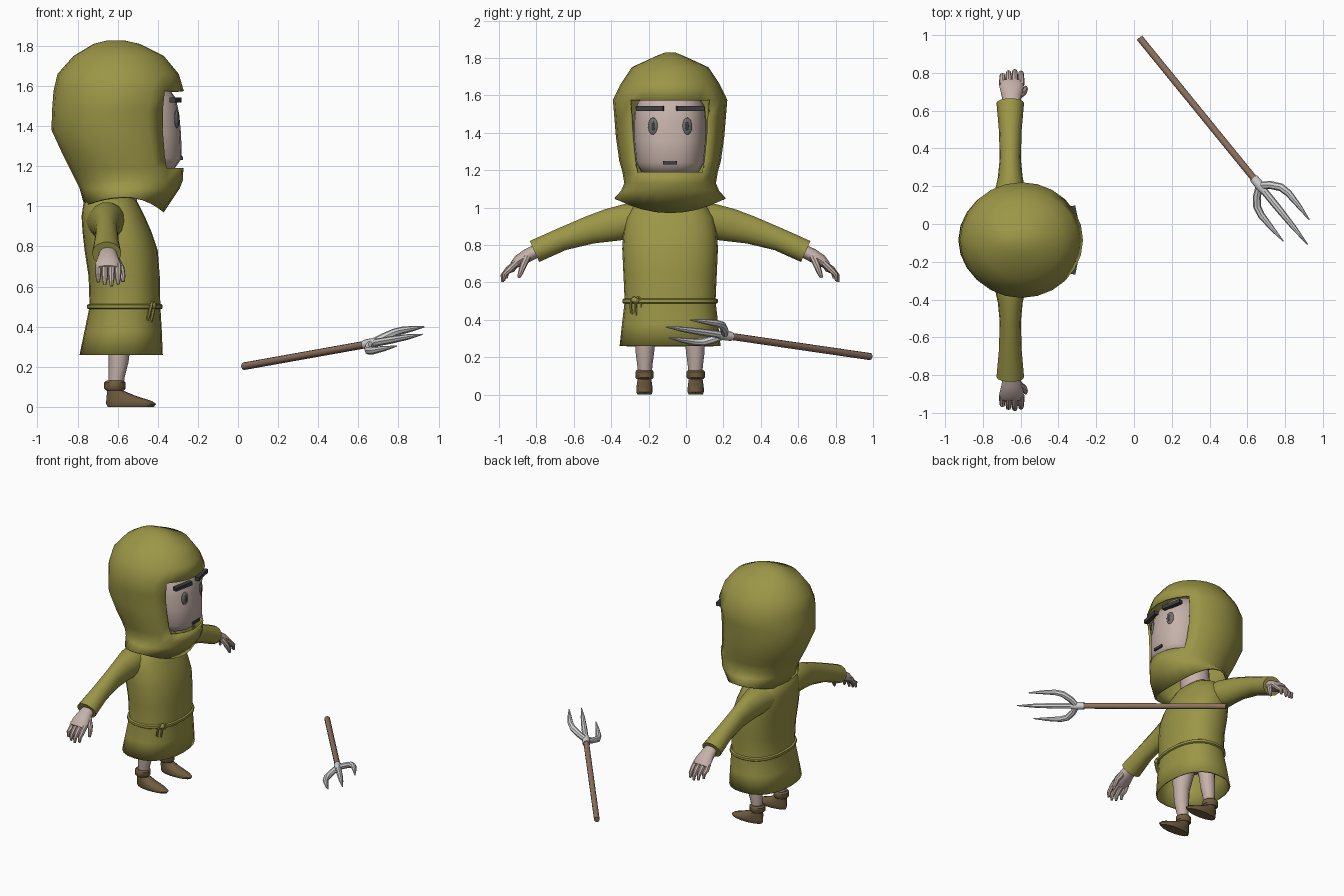
import bpy, bmesh, math
from mathutils import Vector

if "Cube" in bpy.data.objects:
    bpy.data.objects.remove(bpy.data.objects["Cube"])

YC = -0.085  # symmetry plane of the figure


def material(name, col):
    m = bpy.data.materials.new(name)
    m.diffuse_color = (*col, 1)
    m.use_nodes = True
    m.node_tree.nodes["Principled BSDF"].inputs["Base Color"].default_value = m.diffuse_color
    return m


OLIVE = material("olive_cloth", (0.33, 0.305, 0.062))
SKIN = material("pale_skin", (0.56, 0.44, 0.40))
LEATHER = material("brown_leather", (0.16, 0.108, 0.05))
WOOD = material("handle_wood", (0.27, 0.17, 0.115))
METAL = material("light_metal", (0.65, 0.65, 0.65))
DARK = material("dark_hair", (0.05, 0.05, 0.055))
GREY = material("eye_grey", (0.16, 0.16, 0.15))


def finish(name, bm, mat, angle=40, thick=0):
    me = bpy.data.meshes.new(name)
    bm.to_mesh(me)
    bm.free()
    ob = bpy.data.objects.new(name, me)
    bpy.context.collection.objects.link(ob)
    me.materials.append(mat)
    bpy.ops.object.select_all(action='DESELECT')
    ob.select_set(True)
    bpy.context.view_layer.objects.active = ob
    if thick:
        mod = ob.modifiers.new("thickness", 'SOLIDIFY')
        mod.thickness, mod.offset = thick, -1
    bpy.ops.object.shade_smooth_by_angle(angle=math.radians(angle))
    return ob


def skin_rings(rings, bottom=True, top=True):
    """Bridge rings of points into a mesh, optionally capped."""
    bm = bmesh.new()
    vr = [[bm.verts.new(p) for p in r] for r in rings]
    n = len(vr[0])
    for a, b in zip(vr, vr[1:]):
        for i in range(n):
            j = (i + 1) % n
            bm.faces.new((a[i], a[j], b[j], b[i]))
    if bottom:
        bm.faces.new(vr[0][::-1])
    if top:
        bm.faces.new(vr[-1])
    return bm


def level(z, xb, xf, hw, n=24, p=2.0, y=YC, drop=(0, 0)):
    """Horizontal superellipse ring; drop lowers its front and back."""
    ring = []
    for i in range(n):
        a = 2 * math.pi * i / n
        c, s = math.cos(a), math.sin(a)
        x = (xb + xf) / 2 + (xf - xb) / 2 * math.copysign(abs(c) ** (2 / p), c)
        yy = y + hw * math.copysign(abs(s) ** (2 / p), s)
        ring.append((x, yy, z - c * c * drop[0 if c > 0 else 1]))
    return ring


def tube(name, pts, mat, n=10, ref=(1, 0, 0)):
    """Tube through (x, y, z, radius along ref, other radius)."""
    P = [Vector(p[:3]) for p in pts]
    rings = []
    for k, p in enumerate(pts):
        t = (P[min(k + 1, len(P) - 1)] - P[max(k - 1, 0)]).normalized()
        u = Vector(ref)
        u = (u - t * u.dot(t)).normalized()
        v = t.cross(u)
        rings.append([P[k] + u * p[3] * math.cos(2 * math.pi * i / n)
                      + v * p[-1] * math.sin(2 * math.pi * i / n) for i in range(n)])
    bm = skin_rings(rings)
    bmesh.ops.recalc_face_normals(bm, faces=bm.faces)
    return finish(name, bm, mat)


def blob(name, loc, size, mat, turn=0, cube=False):
    bm = bmesh.new()
    if cube:
        bmesh.ops.create_cube(bm, size=2)
    else:
        bmesh.ops.create_uvsphere(bm, u_segments=16, v_segments=8, radius=1)
    for v in bm.verts:
        v.co = Vector((v.co.x * size[0], v.co.y * size[1], v.co.z * size[2]))
    ob = finish(name, bm, mat)
    ob.location = loc
    ob.rotation_euler.z = turn


# Hood: lofted shell with the face opening removed
hood_levels = [(1.09, -.79, -.29, .262), (1.13, -.81, -.275, .245), (1.19, -.84, -.272, .255),
               (1.25, -.87, -.278, .272), (1.38, -.93, -.28, .29), (1.48, -.927, -.28, .298),
               (1.575, -.92, -.27, .306), (1.66, -.90, -.295, .265), (1.75, -.82, -.37, .205),
               (1.81, -.72, -.49, .075), (1.828, -.65, -.57, .03)]
hood = skin_rings([level(1.05, -.765, -.37, .298, drop=(.08, .05))]
                  + [level(*l) for l in hood_levels], bottom=False)
opening = []
for f in hood.faces:
    c = f.calc_center_median()
    if 1.19 < c.z < 1.57 and c.x > -0.6:
        limit = 0.16 if c.z < 1.25 else 0.215
        if abs(c.y - YC) < limit:
            opening.append(f)
bmesh.ops.delete(hood, geom=opening, context='FACES')
finish("hood", hood, OLIVE, 45, 0.012)

# Head and neck
head_levels = [(1.165, -.6, -.38, .09), (1.19, -.68, -.315, .155), (1.24, -.73, -.28, .182),
               (1.36, -.78, -.284, .195), (1.46, -.78, -.293, .195), (1.54, -.77, -.31, .185),
               (1.62, -.7, -.37, .14), (1.65, -.62, -.45, .08)]
finish("head", skin_rings([level(*l, p=2.5) for l in head_levels]), SKIN, 60)
tube("neck", [(-.61, YC, .95, .1), (-.59, YC, 1.2, .1)], SKIN, 12)

# Facial features
blob("mouth", (-.281, YC, 1.24), (.006, .038, .009), DARK, cube=True)
for s in (-1, 1):
    blob("eye", (-.306, YC + s * .092, 1.435), (.010, .027, .046), GREY, s * .3)
    blob("pupil", (-.297, YC + s * .090, 1.435), (.004, .011, .024), DARK, s * .3)
    blob("eyebrow", (-.311, YC + s * .108, 1.53), (.015, .074, .013), DARK, s * .2, True)

# Tunic with open hem
tunic_levels = [(.26, -.79, -.375, .27), (.38, -.765, -.38, .257), (.5, -.74, -.387, .243),
                (.65, -.745, -.39, .25), (.78, -.765, -.4, .256), (.87, -.775, -.43, .25),
                (.95, -.78, -.465, .235), (1.02, -.77, -.5, .19), (1.06, -.72, -.54, .12)]
finish("tunic", skin_rings([level(*l, p=2.3) for l in tunic_levels], bottom=False), OLIVE, 50, .01)

# Belt and its hanging knot
belt = [(.487, -.746, -.383, .249), (.492, -.752, -.377, .255),
        (.508, -.752, -.377, .255), (.513, -.744, -.383, .247)]
finish("belt", skin_rings([level(*l, p=2.3) for l in belt]), OLIVE)
for x, y, drop in ((-.425, -.255, .11), (-.44, -.28, .09)):
    loop = []
    for i in range(11):
        a = 2 * math.pi * i / 10
        loop.append((x + .012 * math.cos(a), y + .016 * math.sin(a),
                     .52 - drop / 2 + drop / 2 * math.cos(a), .008))
    tube("belt_loop", loop, OLIVE, 6)
blob("belt_knot", (-.425, -.268, .505), (.018, .025, .018), OLIVE)

for s in (-1, 1):
    def Y(r):
        return YC + s * r

    # Sleeve
    sleeve = [(.08, .93, .11, .09), (.23, .925, .088, .098), (.33, .905, .066, .09),
              (.43, .88, .056, .077), (.58, .83, .060, .063), (.725, .765, .073, .063)]
    tube("sleeve", [(-.655, Y(r), z, a, b) for r, z, a, b in sleeve], OLIVE, 14)
    # Hand
    palm = [(.69, .78, .04, .035), (.76, .745, .052, .036), (.81, .715, .064, .032),
            (.84, .69, .06, .02)]
    tube("hand", [(-.648, Y(r), z, a, b) for r, z, a, b in palm], SKIN, 12)
    for i in range(4):
        x = -.697 + .033 * i
        d = (.02, .006, 0, .008)[i]
        tube("finger", [(x, Y(.82), .705, .017), (x, Y(.865 - d), .67, .017),
                        (x, Y(.893 - d), .635 + d, .014), (x, Y(.897 - d), .602 + d, .008)], SKIN, 8)
    tube("thumb", [(-.61, Y(.765), .735, .02), (-.583, Y(.785), .69, .018),
                   (-.575, Y(.80), .65, .014), (-.573, Y(.81), .625, .008)], SKIN, 8)
    # Leg
    tube("leg", [(-.61, Y(.135), .08, .036), (-.605, Y(.135), .15, .04), (-.595, Y(.135), .23, .05),
                 (-.59, Y(.13), .32, .055), (-.59, Y(.115), .48, .085)], SKIN, 12)
    # Pointed boot and its cuff
    boot = [(0, -.65, -.42, .038), (.015, -.657, -.408, .045), (.03, -.657, -.43, .045),
            (.055, -.655, -.51, .042), (.08, -.652, -.57, .038), (.11, -.652, -.572, .037)]
    finish("boot", skin_rings([level(*l, n=14, y=Y(.137)) for l in boot]), LEATHER)
    cuff = [(.082, -.657, -.57, .042), (.092, -.667, -.56, .05),
            (.122, -.667, -.56, .05), (.132, -.655, -.572, .042)]
    finish("boot_cuff", skin_rings([level(*l, n=14, y=Y(.137)) for l in cuff]), LEATHER)

# Pitchfork: handle, socket and three tines
base = Vector((.64, .235, .312))
end = Vector((.03, .985, .203))
along = (base - end).normalized()
side = Vector((.72, .585, .5))
tube("fork_handle", [(*end, .019), (*(base + along * .02), .019)], WOOD, 10, (0, 0, 1))
tube("fork_socket", [(*(base - along * .01), .025), (*(base + along * .05), .026),
                     (*(base + along * .08), .02)], METAL, 10, (0, 0, 1))
tines = [((.04, 0, .02), (.2, 0, .019), (.33, 0, .014), (.445, 0, .003))]
for s in (-1, 1):
    tines.append(((.04, 0, .02), (.075, .05 * s, .021), (.12, .088 * s, .021),
                  (.17, .1 * s, .019), (.26, .1 * s, .013), (.35, .096 * s, .003)))
for t in tines:
    tube("fork_tine", [(*(base + along * a + side * b), r) for a, b, r in t], METAL, 8, (0, 0, 1))
